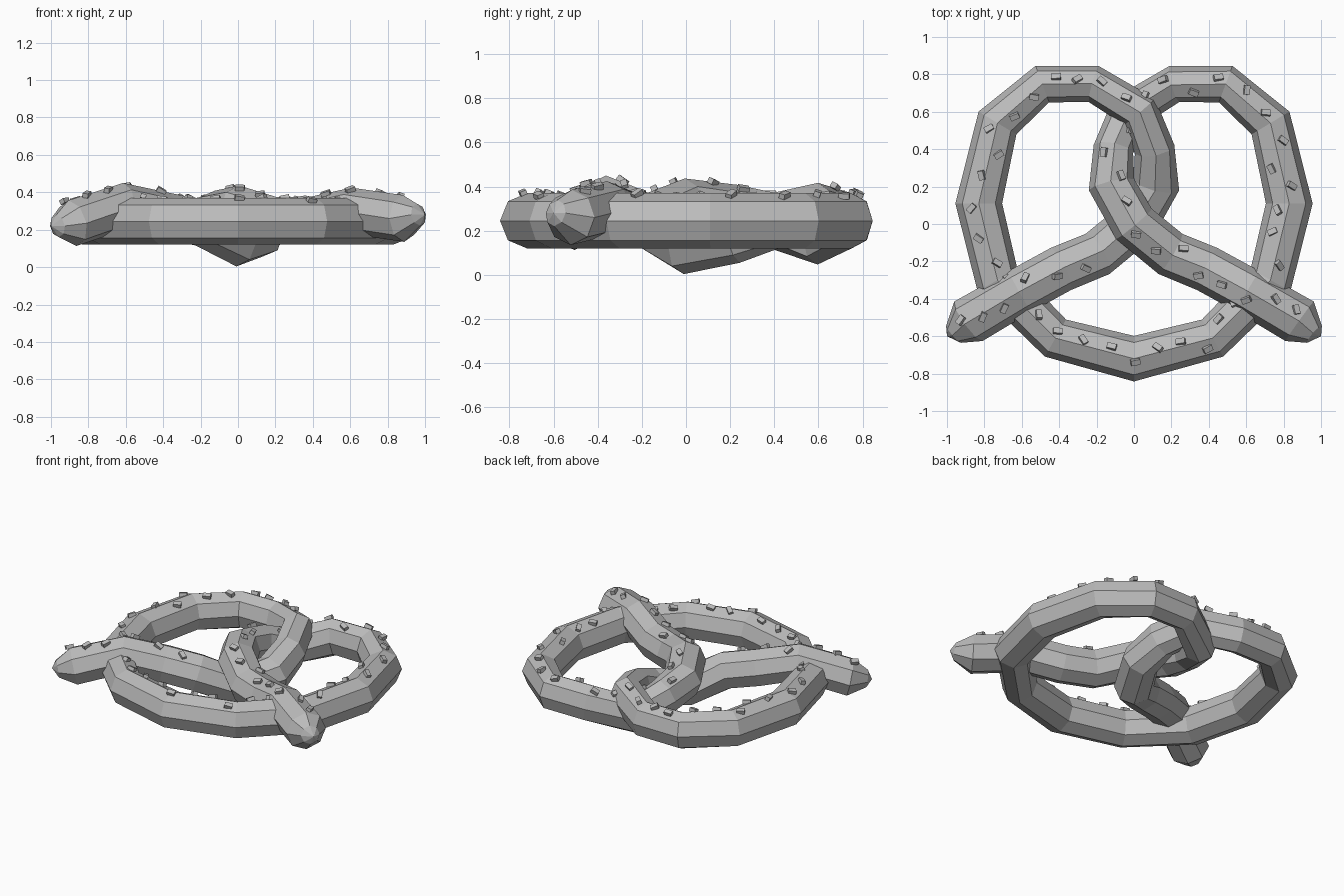
import bpy, bmesh, math, random
from mathutils import Vector, Matrix

if "Cube" in bpy.data.objects:
    bpy.data.objects.remove(bpy.data.objects["Cube"], do_unlink=True)

random.seed(4)
SIDES = 8
THICK = 0.125   # vertical radius of the rope

grey = bpy.data.materials.new("plain_grey")
grey.use_nodes = True
grey.diffuse_color = (0.5, 0.5, 0.5, 1)
grey.node_tree.nodes["Principled BSDF"].inputs["Base Color"].default_value = grey.diffuse_color


def finish(bm, name):
    bmesh.ops.recalc_face_normals(bm, faces=bm.faces)
    mesh = bpy.data.meshes.new(name)
    bm.to_mesh(mesh)
    bm.free()
    mesh.materials.append(grey)
    obj = bpy.data.objects.new(name, mesh)
    bpy.context.collection.objects.link(obj)
    return obj


# Half of the rope, from arm tip to bottom: x, y, height of the first half,
# height of the mirrored half, half width
half = [
    (-.965, -.59, .22, .28, .06),
    (-.885, -.52, .235, .26, .13),
    (-.61, -.36, .325, .3, .125),
    (-.39, -.24, .275, .25, .125),
    (-.195, -.16, .235, .25, .125),
    (0, 0, .128, .312, .125),
    (.12, .21, .175, .285, .125),
    (.11, .4, .245, .245, .108),
    (.03, .6, .292, .172, .108),
    (-.215, .748, .245, .245, .1),
    (-.49, .748, .245, .245, .104),
    (-.73, .54, .245, .245, .118),
    (-.83, .11, .245, .245, .125),
    (-.73, -.3, .245, .245, .122),
    (-.42, -.61, .245, .245, .114),
]
first = [(Vector((x, y, a)), w) for x, y, a, b, w in half]
second = [(Vector((-x, y, b)), w) for x, y, a, b, w in half]
rope = first + [(Vector((0, -.72, .245)), .122)] + second[::-1]
points = [p for p, w in rope]


def frame(tangent):
    """Sideways and upward directions of a section."""
    t = tangent.normalized()
    side = t.cross(Vector((0, 0, 1))).normalized()
    return side, side.cross(t)


# Rope: an eight-sided section swept along the path
bm = bmesh.new()
rings = []
for i, (p, w) in enumerate(rope):
    before, after = points[max(i - 1, 0)], points[min(i + 1, len(points) - 1)]
    tangent = Vector((0, 0, 0))
    if i > 0:
        tangent += (p - before).normalized()
    if i < len(points) - 1:
        tangent += (after - p).normalized()
    side, up = frame(tangent)
    tall = min(THICK, w) if w < 0.08 else THICK
    ring = []
    for k in range(SIDES):
        a = math.tau * k / SIDES
        ring.append(bm.verts.new(p + side * w * math.sin(a) + up * tall * math.cos(a)))
    rings.append(ring)
for r, s in zip(rings, rings[1:]):
    for k in range(SIDES):
        n = (k + 1) % SIDES
        bm.faces.new((r[k], r[n], s[n], s[k]))

# Blunt pointed arm ends
for ring, sign, z in ((rings[0], -1, .22), (rings[-1], 1, .28)):
    tip = bm.verts.new((sign, -.6, z))
    for k in range(SIDES):
        bm.faces.new((ring[k], ring[(k + 1) % SIDES], tip))
finish(bm, "pretzel_rope")

# Salt grains: small blocks scattered along the upper faces
bm = bmesh.new()
slope = math.radians(22.5)
step, travelled = 0.14, 0.0
lower_twist = range(4, 8)   # the strand passing underneath stays bare
for i in range(1, len(points) - 2):
    start, run = points[i], points[i + 1] - points[i]
    side, up = frame(run)
    while travelled < run.length:
        if i not in lower_twist:
            off = random.uniform(.015, .05) * random.choice((-1, 1))
            tilt = math.copysign(slope, off)
            normal = up * math.cos(tilt) + side * math.sin(tilt)
            spot = start + run * (travelled / run.length) + side * off
            spot += up * (THICK - abs(off) * math.tan(slope)) + normal * 0.008
            along = run.normalized()
            basis = Matrix((along, normal.cross(along), normal)).transposed().to_4x4()
            spin = Matrix.Rotation(random.uniform(-1, 1), 4, 'Z')
            rock = Matrix.Rotation(random.uniform(-.3, .3), 4, 'Y')
            size = Matrix.Diagonal((.05, .03, .026, 1))
            bmesh.ops.create_cube(bm, size=1, matrix=Matrix.Translation(spot) @ basis @ spin @ rock @ size)
        travelled += step * random.uniform(.8, 1.2)
    travelled -= run.length
finish(bm, "salt_grains")
